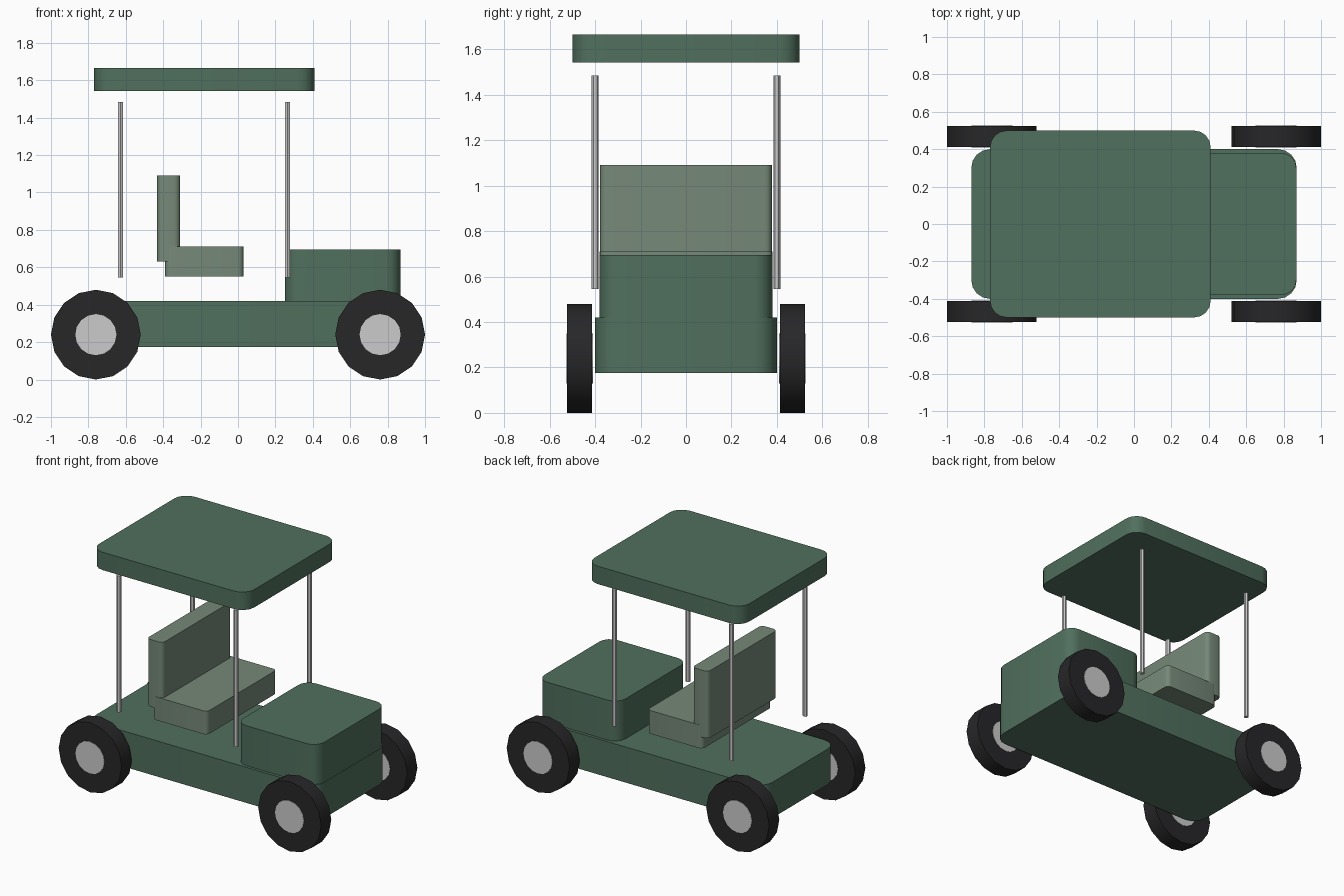
import bpy, bmesh, math

if "Cube" in bpy.data.objects:
    bpy.data.objects.remove(bpy.data.objects["Cube"])


def material(name, rgb):
    m = bpy.data.materials.new(name)
    m.diffuse_color = (*rgb, 1)
    m.use_nodes = True
    m.node_tree.nodes["Principled BSDF"].inputs["Base Color"].default_value = m.diffuse_color
    return m


green = material("green paint", (0.08, 0.16, 0.11))
sage = material("sage seat", (0.18, 0.25, 0.19))
rubber = material("black rubber", (0.02, 0.02, 0.022))


def finish(ob, mat):
    if mat:
        ob.data.materials.append(mat)
    bpy.ops.object.select_all(action='DESELECT')
    ob.select_set(True)
    bpy.context.view_layer.objects.active = ob
    bpy.ops.object.shade_smooth_by_angle(angle=math.radians(35))


# Box with rounded upright corners
def rounded_box(name, x, y, z, radius, mat):
    bm = bmesh.new()
    bmesh.ops.create_cube(bm, size=1)
    for v in bm.verts:
        v.co.x *= x[1] - x[0]
        v.co.y *= y[1] - y[0]
        v.co.z *= z[1] - z[0]
    upright = [e for e in bm.edges
               if abs(e.verts[0].co.z - e.verts[1].co.z) > 1e-4]
    bmesh.ops.bevel(bm, geom=upright, offset=radius, segments=4,
                    profile=0.5, affect='EDGES')
    me = bpy.data.meshes.new(name)
    bm.to_mesh(me)
    bm.free()
    ob = bpy.data.objects.new(name, me)
    ob.location = [(a + b) / 2 for a, b in (x, y, z)]
    bpy.context.collection.objects.link(ob)
    finish(ob, mat)


def cylinder(name, sides, radius, depth, location, rotation, mat):
    bpy.ops.mesh.primitive_cylinder_add(vertices=sides, radius=radius, depth=depth,
                                        location=location, rotation=rotation)
    ob = bpy.context.object
    ob.name = name
    finish(ob, mat)


# Bodywork, roof and bench
rounded_box("chassis", (-0.87, 0.87), (-0.4, 0.4), (0.175, 0.42), 0.1, green)
rounded_box("hood", (0.25, 0.868), (-0.38, 0.38), (0.40, 0.695), 0.08, green)
rounded_box("roof", (-0.77, 0.41), (-0.5, 0.5), (1.542, 1.665), 0.09, green)
rounded_box("seat", (-0.39, 0.03), (-0.38, 0.38), (0.55, 0.71), 0.03, sage)
rounded_box("seat_back", (-0.432, -0.31), (-0.378, 0.378), (0.63, 1.092), 0.03, sage)

for side, s in (("right", -1), ("left", 1)):
    # Roof posts
    for end, x in (("rear", -0.628), ("front", 0.265)):
        cylinder(f"{end}_{side}_post", 6, 0.0155, 0.94,
                 (x, s * 0.4, 1.015), (0, 0, 0), None)
    # Wheels with hubs standing slightly proud on both faces
    for end, x in (("rear", -0.76), ("front", 0.76)):
        turn = (math.pi / 2, 0, 0)
        cylinder(f"{end}_{side}_tyre", 16, 0.24, 0.11,
                 (x, s * 0.468, 0.24), turn, rubber)
        cylinder(f"{end}_{side}_hub", 16, 0.11, 0.116,
                 (x, s * 0.468, 0.24), turn, None)
